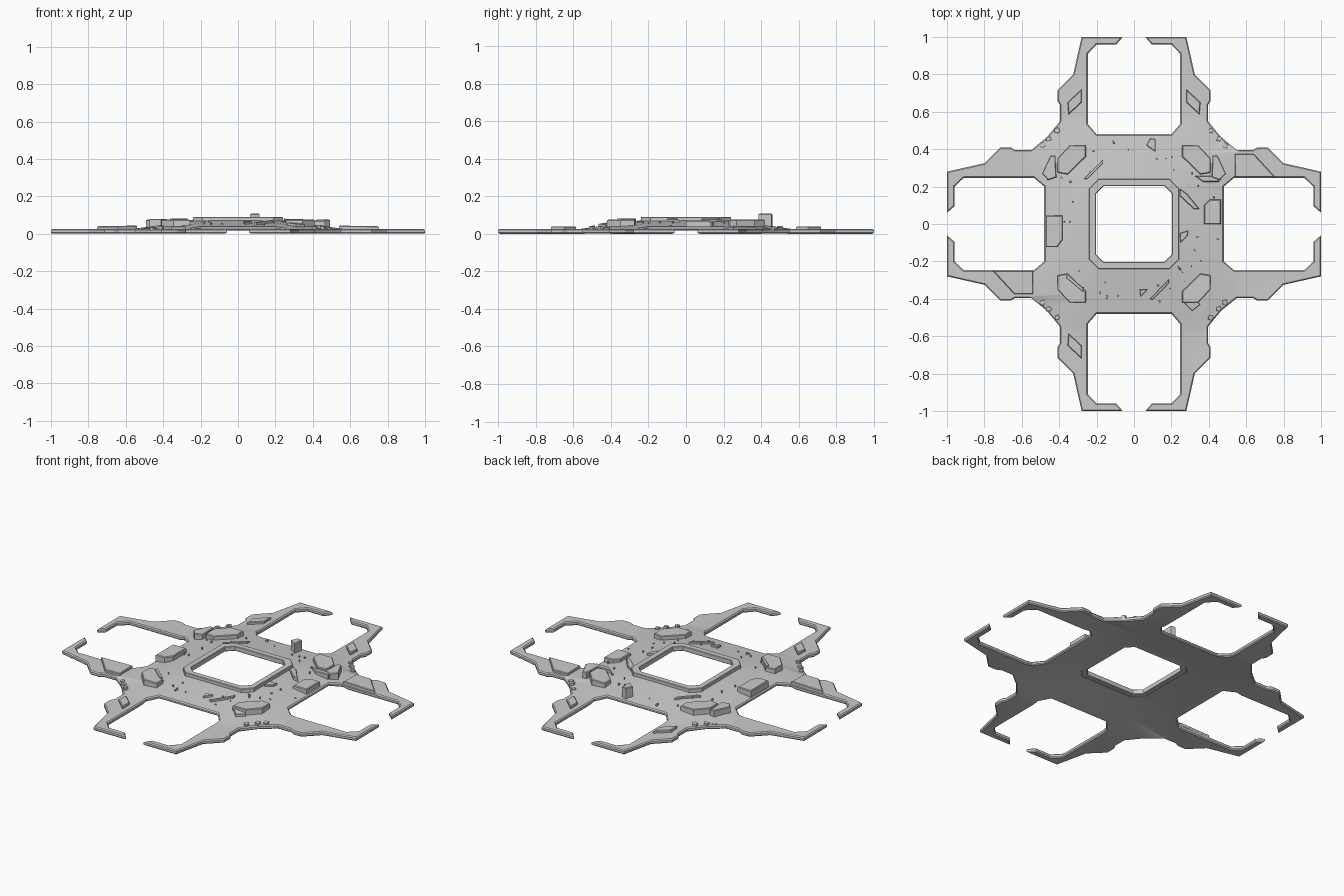
import bpy, bmesh, math, random

random.seed(4)
default_cube = bpy.data.objects.get("Cube")
if default_cube:
    bpy.data.objects.remove(default_cube, do_unlink=True)

# The deck rises from FOOT inward to the collar at CREST
CREST, FOOT, RISE, DIAGONAL = .24, .57, .045, .613


def lift(x, y):
    """Height of the domed deck above the arms."""
    x, y = abs(x), abs(y)
    reach = max(x, y, (x + y) * DIAGONAL)
    return RISE * min(1, max(0, (FOOT - reach) / (FOOT - CREST)))


def flat_part(name, loops, bottom, top, bevel=0.004):
    """Chamfered plate filled between closed outlines."""
    curve = bpy.data.curves.new(name + "_outline", "CURVE")
    curve.dimensions = "2D"
    curve.fill_mode = "BOTH"
    curve.extrude = (top - bottom) / 2 - bevel
    curve.bevel_depth = bevel
    curve.bevel_resolution = 0
    curve.offset = -bevel
    for loop in loops:
        spline = curve.splines.new("POLY")
        spline.points.add(len(loop) - 1)
        for point, (x, y) in zip(spline.points, loop):
            point.co = (x, y, 0, 1)
        spline.use_cyclic_u = True
    helper = bpy.data.objects.new(name + "_helper", curve)
    bpy.context.collection.objects.link(helper)
    bpy.context.view_layer.update()
    evaluated = helper.evaluated_get(bpy.context.evaluated_depsgraph_get())
    mesh = bpy.data.meshes.new_from_object(evaluated)
    bpy.data.objects.remove(helper, do_unlink=True)
    mesh.name = name
    mesh.shade_flat()
    part = bpy.data.objects.new(name, mesh)
    part.location.z = (bottom + top) / 2
    bpy.context.collection.objects.link(part)
    return part


def deck_block(name, loop, top):
    """Level-topped block whose base follows the deck."""
    part = flat_part(name, [loop], .015, top)
    for v in part.data.vertices:
        if v.co.z < 0:
            v.co.z += lift(v.co.x, v.co.y)


def deck_sheet(name, loop, height, bevel=0.002):
    """Low piece that follows the deck slope."""
    part = flat_part(name, [loop], .016, .025 + height, bevel)
    for v in part.data.vertices:
        v.co.z += lift(v.co.x, v.co.y)


def mirrored(loop, sx, sy):
    return [(x * sx, y * sy) for x, y in loop]


def four_fold(quarter):
    """Repeat a quarter outline around the centre."""
    loop = []
    for _ in range(4):
        loop += quarter
        quarter = [(-y, x) for x, y in quarter]
    return loop


def octagon(half, cut):
    return four_fold([(half, half - cut), (half - cut, half)])


# Hull plate with eight hooked arms
half_arm = [(.48, .2), (.535, .247), (.91, .247), (.96, .2), (.96, .095), (1, .06),
            (1, .28), (.8, .325), (.715, .41), (.66, .41), (.635, .395), (.55, .395)]
quarter = half_arm + [(.465, .465)] + [(y, x) for x, y in reversed(half_arm)]
hull = flat_part("hull_plate", [four_fold(quarter), octagon(.225, .045)], 0, .025, .006)

# Crease the hull along the dome edges, then raise its middle
bm = bmesh.new()
bm.from_mesh(hull.data)
bmesh.ops.remove_doubles(bm, verts=bm.verts, dist=.0002)
slope = (1 - DIAGONAL) / DIAGONAL
cuts = []
for sign in (1, -1):
    cuts += [((sign * FOOT, 0, 0), (1, 0, 0)), ((0, sign * FOOT, 0), (0, 1, 0)),
             ((0, 0, 0), (slope, sign, 0)), ((0, 0, 0), (sign, slope, 0))]
for origin, normal in cuts:
    bmesh.ops.bisect_plane(bm, geom=bm.verts[:] + bm.edges[:] + bm.faces[:],
                           plane_co=origin, plane_no=normal, dist=.0001)
bmesh.ops.triangulate(bm, faces=bm.faces[:])
for v in bm.verts:
    thinning = 1.3 if v.co.z < 0 else 1
    v.co.z += lift(v.co.x, v.co.y) * thinning
bm.to_mesh(hull.data)
bm.free()
bpy.context.view_layer.objects.active = hull
hull.select_set(True)
bpy.ops.object.shade_smooth_by_angle(angle=math.radians(25))

# Collar around the central opening
flat_part("centre_collar", [octagon(.24, .05), octagon(.203, .04)], .06, .09, .003)

# Large slabs on the diagonals
slab = [(.355, .265), (.41, .275), (.41, .35), (.345, .42), (.257, .42), (.257, .36)]
for side, sx in (("left", 1), ("right", -1)):
    for end, sy in (("front", -1), ("back", 1)):
        deck_block(f"diagonal_slab_{end}_{side}", mirrored(slab, sx, sy), .075)

# Upright blocks beside the rear slabs
block = [(.42, .365), (.447, .365), (.492, .27), (.46, .235), (.415, .25)]
for side, sx in (("left", 1), ("right", -1)):
    deck_block(f"rear_block_{side}", mirrored(block, sx, 1), .075)

# Side blocks
side_block = [(.375, 0), (.465, 0), (.465, .13), (.405, .13), (.375, .1)]
deck_block("side_block_left", side_block, .07)
right_block = [(-x - .007, .045 - y * 1.3) for x, y in side_block]
deck_block("side_block_right", right_block, .08)

# Low panels on the arms
panel = [(.54, .25), (.755, .25), (.64, .375), (.54, .375)]
diamond = [(.28, .72), (.355, .65), (.35, .585), (.28, .65)]
for label, sx, sy in (("back_left", 1, 1), ("front_right", -1, -1)):
    deck_sheet("arm_panel_" + label, mirrored(panel, sx, sy), .015, .004)
for label, sx, sy in (("back_left", 1, 1), ("back_right", -1, 1), ("front_right", -1, -1)):
    deck_sheet("arm_diamond_" + label, mirrored(diamond, sx, sy), .015, .004)

# Single fragments lying on the deck
deck_block("tall_fragment", [(.065, .42), (.085, .46), (.115, .455), (.115, .385)], .107)
deck_block("rear_wedge", [(.325, .257), (.37, .225), (.455, .225), (.445, .257)], .072)
deck_block("long_splinter",
           [(.245, .19), (.245, .15), (.32, .08), (.35, .08), (.285, .16)], .08)
deck_sheet("small_splinter", [(.245, -.05), (.25, -.1), (.285, -.065), (.29, -.035)], .012)
deck_sheet("front_wedge", [(.265, -.42), (.31, -.465), (.355, -.43), (.34, -.415)], .015)
deck_sheet("front_chip", [(.03, -.35), (.035, -.39), (.075, -.35)], .012)
deck_sheet("front_strip", [(.085, -.4), (.1, -.405), (.187, -.315), (.187, -.295)], .012)
deck_sheet("rear_strip", [(-.27, .24), (-.25, .24), (-.165, .325), (-.165, .345)], .012)
flat_part("slab_ridge", [[(-.36, -.265), (-.36, -.29), (-.27, -.365), (-.27, -.345)]],
          .065, .082, .002)


def rubble(name, x, y, radius, height):
    """Small irregular five-sided stone."""
    loop = []
    for i in range(5):
        angle = math.tau * i / 5
        r = radius * random.uniform(.6, 1)
        loop.append((x + r * math.cos(angle), y + r * math.sin(angle)))
    deck_sheet(name, loop, height, .001)


# Broken lumps along the four diagonal edges
for sx in (1, -1):
    for sy in (1, -1):
        for t in (.1, .5, .8):
            rubble("edge_lump", sx * (.4 + .11 * t), sy * (.51 - .11 * t),
                   .02, random.uniform(.004, .015))

# Tiny chips scattered over the deck
for _ in range(36):
    angle = random.uniform(0, math.tau)
    distance = random.uniform(.33, .46)
    rubble("deck_chip", distance * math.cos(angle), distance * math.sin(angle),
           random.uniform(.004, .008), random.uniform(.004, .014))
